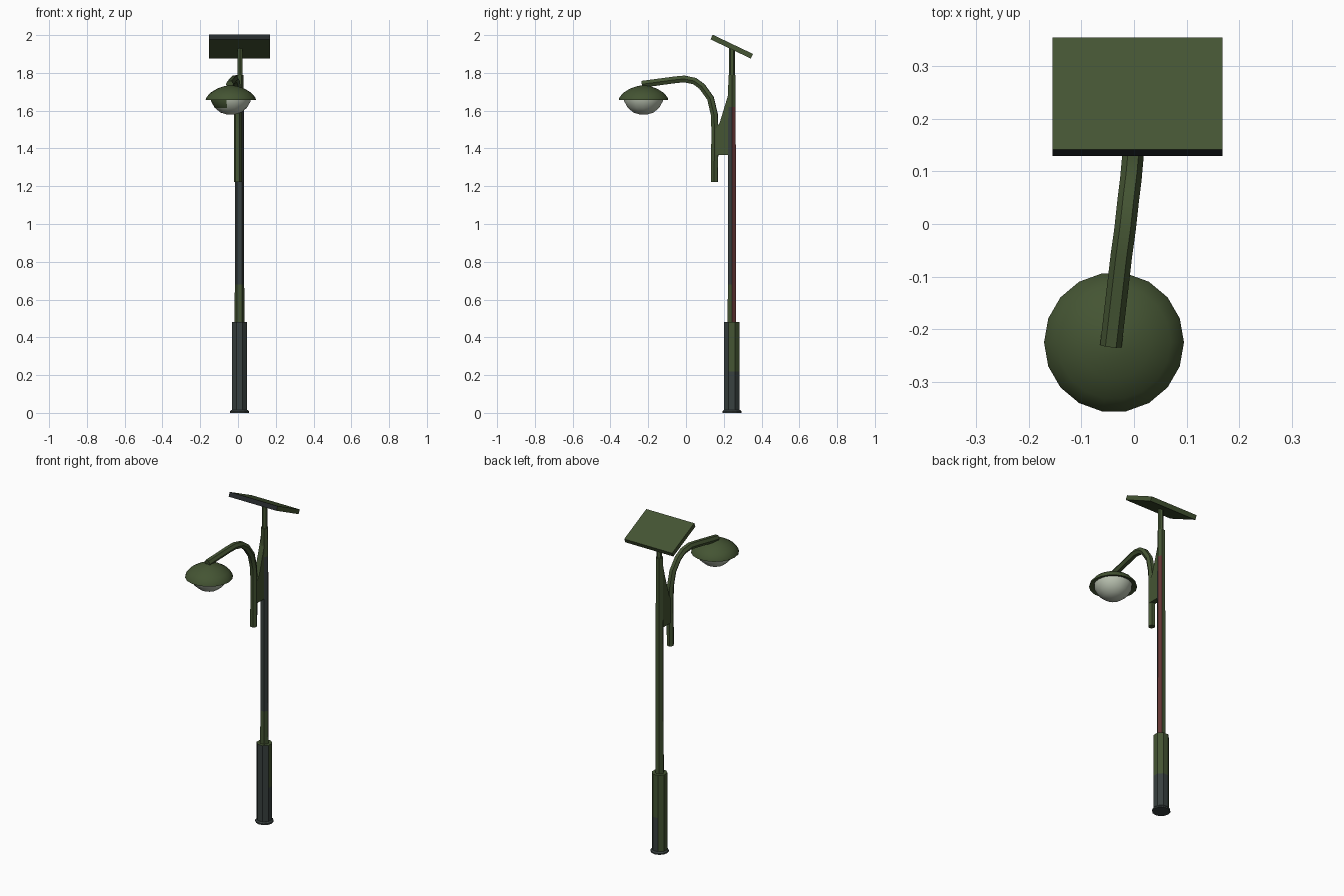
import bpy, bmesh, math
from mathutils import Vector, Matrix

if "Cube" in bpy.data.objects:
    bpy.data.objects.remove(bpy.data.objects["Cube"])


def mat(name, rgb):
    m = bpy.data.materials.new(name)
    m.diffuse_color = (*rgb, 1)
    m.use_nodes = True
    m.node_tree.nodes["Principled BSDF"].inputs["Base Color"].default_value = m.diffuse_color
    return m


MATS = [mat("olive green paint", (0.058, 0.089, 0.033)),
        mat("dark slate paint", (0.040, 0.052, 0.050)),
        mat("rust red paint", (0.125, 0.036, 0.034)),
        mat("frosted glass", (0.48, 0.53, 0.43)),
        mat("near black edge", (0.018, 0.022, 0.024))]
GREEN, SLATE, RED, GLASS, BLACK = range(5)


def finish(bm, name, rule, smooth=None):
    """Make an object; rule(centre, normal) picks each face's colour."""
    bmesh.ops.recalc_face_normals(bm, faces=bm.faces)
    for f in bm.faces:
        f.material_index = rule(f.calc_center_median(), f.normal)
    me = bpy.data.meshes.new(name)
    bm.to_mesh(me)
    bm.free()
    for m in MATS:
        me.materials.append(m)
    ob = bpy.data.objects.new(name, me)
    bpy.context.collection.objects.link(ob)
    if smooth:
        bpy.ops.object.select_all(action='DESELECT')
        ob.select_set(True)
        bpy.context.view_layer.objects.active = ob
        bpy.ops.object.shade_smooth_by_angle(angle=math.radians(smooth))
    return ob


def skin(rings):
    """Bridge equal vertex rings and cap both ends."""
    bm = bmesh.new()
    vs = [[bm.verts.new(p) for p in r] for r in rings]
    n = len(vs[0])
    for a, b in zip(vs, vs[1:]):
        for i in range(n):
            bm.faces.new((a[i], a[(i + 1) % n], b[(i + 1) % n], b[i]))
    bm.faces.new(vs[0])
    bm.faces.new(vs[-1])
    return bm


def lathe(profile, sides, cx, cy, turn=0.0):
    """Profile of (radius, z) turned round a vertical axis."""
    ang = [2 * math.pi * i / sides + turn for i in range(sides)]
    return skin([[(cx + r * math.cos(a), cy + r * math.sin(a), z) for a in ang]
                 for r, z in profile])


def green(c, n):
    return GREEN


# Base sleeve and foot flange
finish(lathe([(0.051, 0), (0.051, 0.008), (0.044, 0.016)], 12, 0.008, 0.243),
       "foot_flange", lambda c, n: SLATE)
finish(lathe([(0.044, 0.01), (0.044, 0.22), (0.044, 0.48)], 8, 0.008, 0.243, math.pi / 8),
       "base_sleeve",
       lambda c, n: SLATE if abs(n.z) < 0.5 and (n.y < -0.2 or (n.x > -0.2 and c.z < 0.2))
       else GREEN)


# Main pole: slate towards the front, one red face on the right rear
def pole_rule(c, n):
    if n.x > 0.5 and n.y > 0.2 and c.z < 1.62:
        return RED
    if n.y < -0.2 and 0.68 < c.z < 1.5:
        return SLATE
    return GREEN


finish(lathe([(0.026, 0.47), (0.025, 0.68), (0.024, 1.25), (0.023, 1.62), (0.022, 1.79)],
             6, 0.008, 0.243), "main_pole", pole_rule)

# Thin neck under the panel
finish(lathe([(0.016, 1.78), (0.015, 1.94)], 6, 0.010, 0.243, math.pi / 6),
       "panel_neck", green)

# Tilted solar panel
bm = bmesh.new()
bmesh.ops.create_cube(bm, size=1)
bm.transform(Matrix.Translation((0.007, 0.242, 1.939))
             @ Matrix.Rotation(math.radians(-25.5), 4, 'X')
             @ Matrix.Diagonal((0.323, 0.236, 0.027, 1)))
finish(bm, "solar_panel", lambda c, n: BLACK if n.y < -0.8 else GREEN)

# Curved lamp arm, swept with a hexagonal section
path = [Vector(p) for p in [(0.0, 0.151, 1.222), (0.0, 0.153, 1.50), (0.0, 0.150, 1.58),
                            (-0.002, 0.130, 1.665), (-0.006, 0.085, 1.728),
                            (-0.011, 0.045, 1.757), (-0.017, -0.010, 1.768),
                            (-0.024, -0.06, 1.763), (-0.044, -0.232, 1.740)]]
side = Vector((1, -0.11, 0)).normalized()
rings = []
for i, p in enumerate(path):
    t = (path[min(i + 1, len(path) - 1)] - path[max(i - 1, 0)]).normalized()
    up = t.cross(side).normalized()
    rings.append([p + 0.0205 * (side * math.cos(k * math.pi / 3)
                                + up * math.sin(k * math.pi / 3)) for k in range(6)])
finish(skin(rings), "lamp_arm", green, 35)

# Tapered bracket joining arm and pole
outline = [(0.155, 1.365), (0.235, 1.365), (0.245, 1.77), (0.222, 1.68), (0.178, 1.535),
           (0.155, 1.50)]
finish(skin([[(x, y, z) for y, z in outline] for x in (-0.012, 0.020)]),
       "arm_bracket", green)

# Lamp cap with a shallow hollow underneath
LX, LY = -0.038, -0.225
finish(lathe([(0.100, 1.668), (0.133, 1.657), (0.129, 1.671), (0.108, 1.695),
              (0.070, 1.718), (0.030, 1.731), (0.006, 1.734)], 18, LX, LY),
       "lamp_cap", green, 40)


# Glass bowl, with green paint on the front left of its upper edge
def glass_rule(c, n):
    a = math.degrees(math.atan2(c.y - LY, c.x - LX))
    return GREEN if c.z > 1.615 and -170 < a < -100 else GLASS


finish(lathe([(0.106, 1.668), (0.105, 1.650), (0.085, 1.615), (0.055, 1.590), (0.018, 1.579)],
             14, LX, LY), "glass_bowl", glass_rule, 40)
